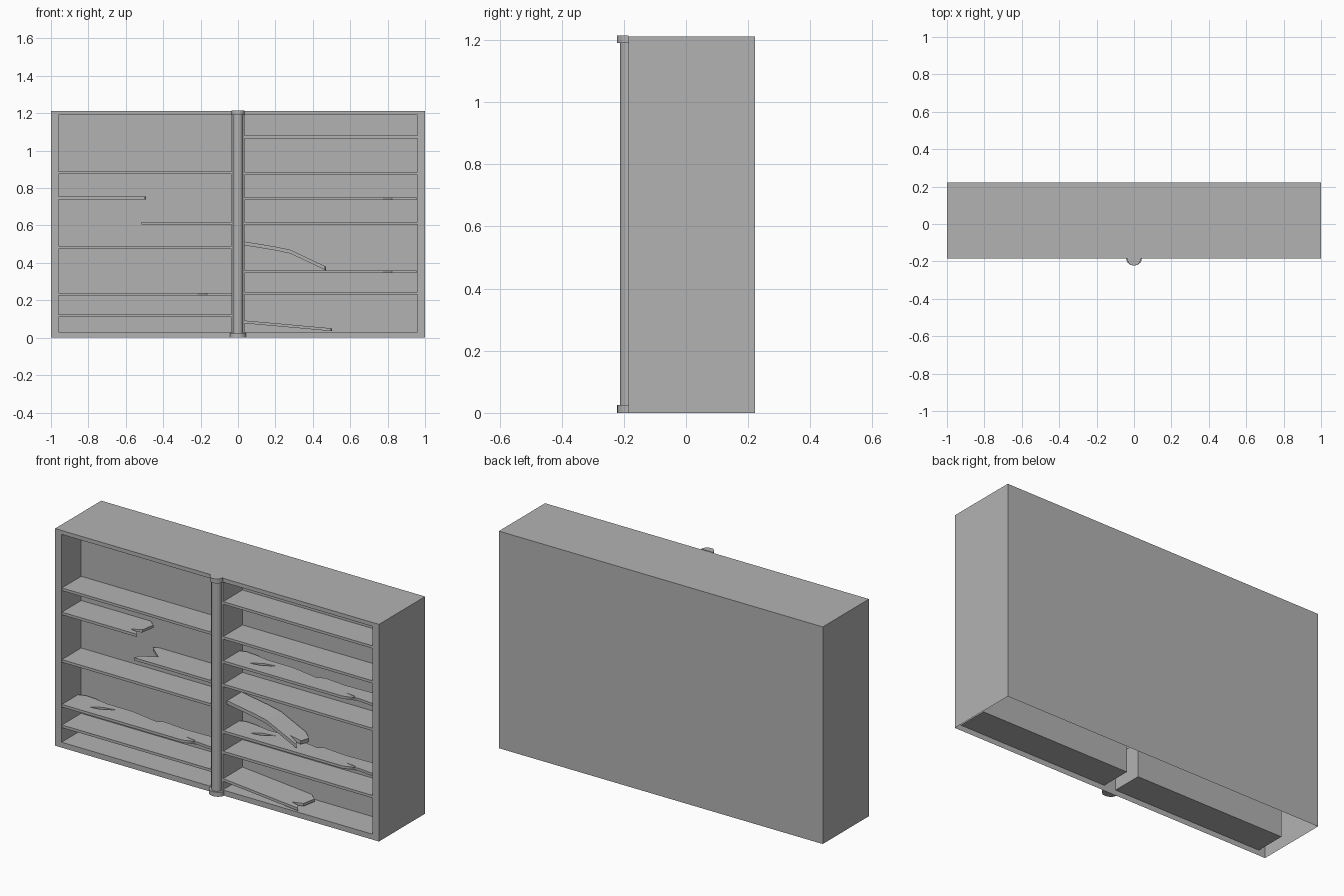
import bpy, bmesh, math

if "Cube" in bpy.data.objects:
    bpy.data.objects.remove(bpy.data.objects["Cube"])

FRONT, PANEL, BACK, TOP = -0.185, -0.012, 0.222, 1.212
INNER, OUTER = 0.036, 0.96
THICK = 0.015

# Dark grey for every part
grey = bpy.data.materials.new("dark_grey")
grey.diffuse_color = (0.45, 0.45, 0.45, 1)
grey.use_nodes = True
grey.node_tree.nodes["Principled BSDF"].inputs["Base Color"].default_value = grey.diffuse_color


def finish(bm, name):
    bmesh.ops.recalc_face_normals(bm, faces=bm.faces[:])
    mesh = bpy.data.meshes.new(name)
    bm.to_mesh(mesh)
    bm.free()
    mesh.materials.append(grey)
    ob = bpy.data.objects.new(name, mesh)
    bpy.context.collection.objects.link(ob)
    return ob


def slab(name, outline, z_top, thick=THICK, hole=None, path=None, offset=(0, 0)):
    """Flat outline (optionally holed) made solid; path = (x, z) points it bends along."""
    bm = bmesh.new()
    for loop in [outline] + ([hole] if hole else []):
        vs = [bm.verts.new((x + offset[0], y + offset[1], z_top)) for x, y in loop]
        for i, v in enumerate(vs):
            bm.edges.new((v, vs[(i + 1) % len(vs)]))
    bmesh.ops.triangle_fill(bm, use_beauty=True, use_dissolve=False,
                            edges=bm.edges[:], normal=(0, 0, 1))
    if path:
        for px, _ in path[1:-1]:
            bmesh.ops.bisect_plane(bm, geom=bm.verts[:] + bm.edges[:] + bm.faces[:],
                                   plane_co=(px, 0, 0), plane_no=(1, 0, 0))
    ext = bmesh.ops.extrude_face_region(bm, geom=bm.faces[:])
    for v in ext["geom"]:
        if isinstance(v, bmesh.types.BMVert):
            v.co.z -= thick
    if path:
        for v in bm.verts:
            seg = next((s for s in zip(path, path[1:]) if v.co.x <= s[1][0]),
                       (path[-2], path[-1]))
            (x0, z0), (x1, z1) = seg
            v.co.z += z0 + (z1 - z0) * (v.co.x - x0) / (x1 - x0)
    return finish(bm, name)


# Case: front grid with two openings pushed in, open underneath
bm = bmesh.new()
xs = [-1, -OUTER, -INNER, INNER, OUTER, 1]
zs = [0, 0.03, 1.19, TOP]
grid = [[bm.verts.new((x, FRONT, z)) for z in zs] for x in xs]
holes = []
for i in range(5):
    for j in range(3):
        f = bm.faces.new((grid[i][j], grid[i + 1][j], grid[i + 1][j + 1], grid[i][j + 1]))
        if j == 1 and i in (1, 3):
            holes.append(f)
rim = [e for e in bm.edges if e.is_boundary and any(v.co.z > 0.001 for v in e.verts)]
new = bmesh.ops.extrude_edge_only(bm, edges=rim)["geom"]
back = [v for v in new if isinstance(v, bmesh.types.BMVert)]
for v in back:
    v.co.y = BACK
back.sort(key=lambda v: math.atan2(v.co.z - 0.6, v.co.x))
bm.faces.new(back)
for f in bmesh.ops.extrude_discrete_faces(bm, faces=holes)["faces"]:
    for v in f.verts:
        v.co.y = PANEL
finish(bm, "bookcase_case")

# Whole shelves
F, B = FRONT + 0.003, PANEL
for side, heights in ((-1, (0.89, 0.49, 0.125)), (1, (1.08, 0.885, 0.62, 0.245))):
    a, b = sorted((side * INNER, side * OUTER))
    for k, z in enumerate(heights):
        slab(f"shelf_{'left' if side < 0 else 'right'}_{k}",
             [(a, F), (b, F), (b, B), (a, B)], z)

# Cracked shelves: ragged back edge, split front edge and a knot hole
cracked = [(-0.96, F), (-0.216, F), (-0.16, -0.148), (-0.26, -0.14), (-0.21, -0.155),
           (-0.035, -0.168), (-0.035, -0.06), (-0.28, -0.068), (-0.416, -0.055),
           (-0.45, -0.075), (-0.62, -0.045), (-0.773, -0.045), (-0.86, -0.03),
           (-0.92, -0.025), (-0.96, -0.04)]
cracked[3:5] = [(-0.23, -0.138), (-0.14, -0.158)]
knot = [(-0.83, -0.128), (-0.76, -0.117), (-0.70, -0.08), (-0.77, -0.092)]
for name, z, dx in (("left", 0.24, 0), ("right_upper", 0.75, 0.99), ("right_lower", 0.36, 0.99)):
    slab("cracked_shelf_" + name, cracked, z, hole=knot, offset=(dx, 0))

# Snapped shelves: stub with splintered end, reused level, tilted and sagging
stub = [(-0.96, F), (-0.497, F), (-0.515, -0.155), (-0.56, -0.148), (-0.505, -0.12),
        (-0.497, -0.07), (-0.492, -0.044), (-0.53, B), (-0.96, B)]
slab("snapped_shelf_left_stub", stub, 0.755)
slab("snapped_shelf_middle_stub",
     [(-0.035, F), (-0.035, B), (-0.48, B), (-0.505, -0.03), (-0.42, -0.103),
      (-0.504, -0.149), (-0.515, F)], 0.62)
slab("snapped_shelf_fallen", stub, 0, offset=(0.995, 0),
     path=[(0.035, 0.092), (0.505, 0.05)])
narrow = [(-0.96 + (x + 0.96) * 0.93, -0.02 + (y - B) * 0.75) for x, y in stub]
slab("snapped_shelf_sagging", narrow, 0, thick=0.02, offset=(0.995, 0),
     path=[(0.035, 0.514), (0.20, 0.487), (0.28, 0.47), (0.47, 0.38)])


# Half-round front post with a cap at each end
def half_round(rx, ry, n=10):
    return [(rx * math.cos(math.pi * i / n), FRONT - ry * math.sin(math.pi * i / n))
            for i in range(n + 1)]


slab("post_shaft", half_round(0.027, 0.027), 1.19, 1.165)
slab("post_top_cap", half_round(0.036, 0.037), 1.215, 0.025)
slab("post_base", half_round(0.042, 0.037), 0.025, 0.025)
